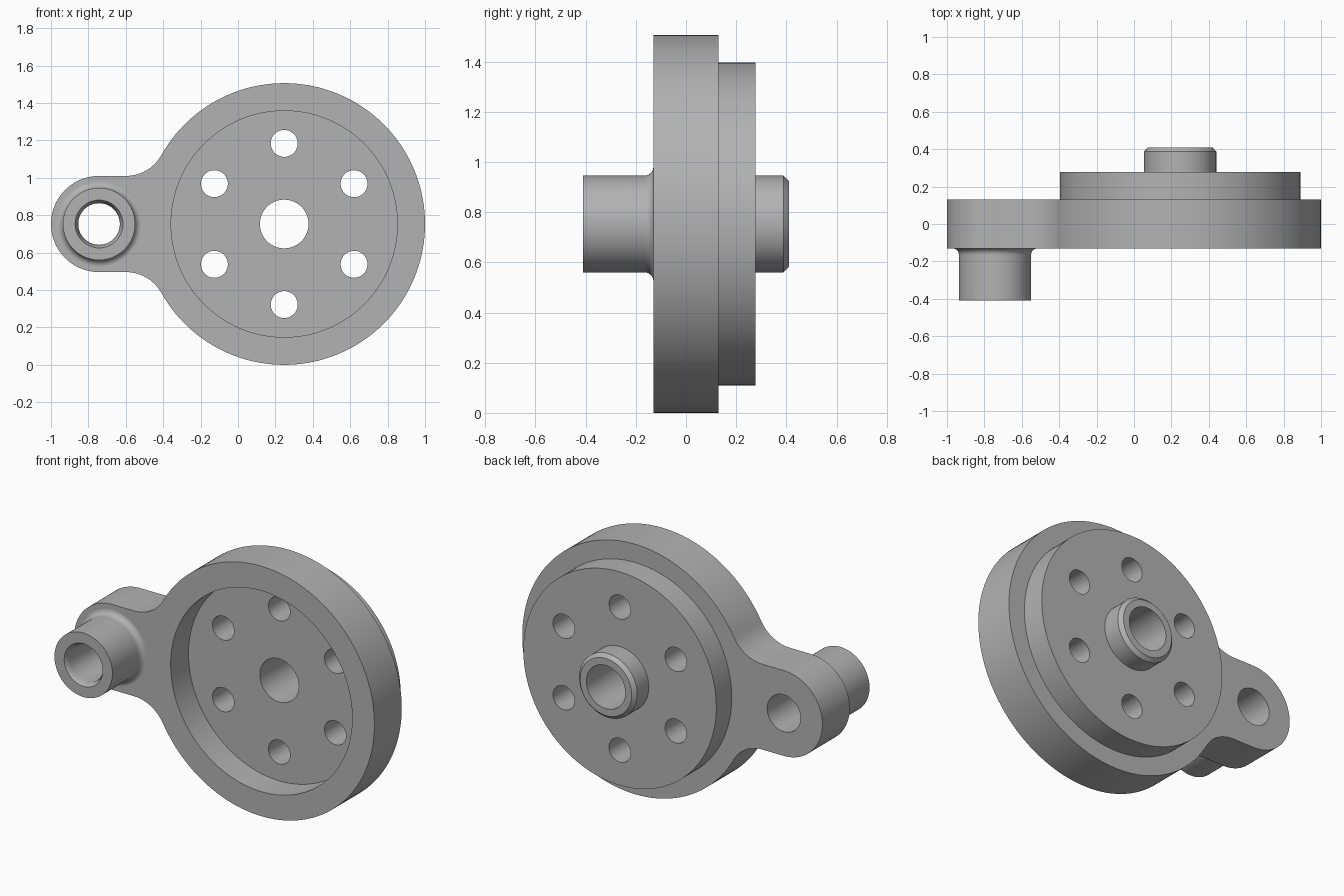
import bpy, bmesh
from math import sin, cos, pi, hypot, atan2, radians

cube = bpy.data.objects.get("Cube")
if cube:
    bpy.data.objects.remove(cube)

ZC = 0.753            # height of both axes
DISC_X, DISC_R = 0.247, 0.753
ARM_X, ARM_R = -0.743, 0.257
FRONT, BACK = -0.13, 0.13

steel = bpy.data.materials.new("plain_grey")
steel.use_nodes = True
GREY = (0.45, 0.45, 0.45, 1)
steel.diffuse_color = GREY
steel.node_tree.nodes["Principled BSDF"].inputs["Base Color"].default_value = GREY


def finish(name, bm):
    bmesh.ops.recalc_face_normals(bm, faces=bm.faces)
    mesh = bpy.data.meshes.new(name)
    bm.to_mesh(mesh)
    bm.free()
    mesh.materials.append(steel)
    ob = bpy.data.objects.new(name, mesh)
    bpy.context.collection.objects.link(ob)
    return ob


def turned(name, x, z, profile, n=96):
    """Closed solid turned about a y-parallel axis; profile is (y, radius)."""
    bm = bmesh.new()
    rings = [[bm.verts.new((x + r * cos(2 * pi * i / n), y, z + r * sin(2 * pi * i / n)))
              for i in range(n)] for y, r in profile]
    for a, b in zip(rings, rings[1:]):
        for i in range(n):
            j = (i + 1) % n
            bm.faces.new((a[i], a[j], b[j], b[i]))
    bm.faces.new(rings[0])
    bm.faces.new(rings[-1])
    return finish(name, bm)


def arc(cx, cz, r, a0, a1, n):
    return [(cx + r * cos(a0 + (a1 - a0) * i / n), cz + r * sin(a0 + (a1 - a0) * i / n))
            for i in range(n + 1)]


def plate(name):
    """Disc with a rounded arm, blended by tangent fillets."""
    fillet = 0.218
    dz = ARM_R + fillet
    dx = -((DISC_R + fillet) ** 2 - dz ** 2) ** 0.5
    join = atan2(dz, dx)
    upper = arc(DISC_X, 0, DISC_R, 0, join, 60)
    upper += arc(DISC_X + dx, dz, fillet, join - pi, -pi / 2, 14)[1:]
    upper += arc(ARM_X, 0, ARM_R, pi / 2, pi, 24)
    outline = upper + [(x, -z) for x, z in reversed(upper[1:-1])]
    bm = bmesh.new()
    face = bm.faces.new([bm.verts.new((x, FRONT, ZC + z)) for x, z in outline])
    extruded = bmesh.ops.extrude_face_region(bm, geom=[face])["geom"]
    bmesh.ops.translate(bm, vec=(0, BACK - FRONT, 0),
                        verts=[v for v in extruded if isinstance(v, bmesh.types.BMVert)])
    return finish(name, bm)


body = plate("crank_body")


def combine(tool, operation):
    mod = body.modifiers.new(operation, 'BOOLEAN')
    mod.operation, mod.object, mod.solver = operation, tool, 'EXACT'
    bpy.context.view_layer.objects.active = body
    bpy.ops.object.modifier_apply(modifier=mod.name)
    bpy.data.objects.remove(tool)


# Raised rear flange and its chamfered hub
combine(turned("rear_flange", DISC_X, ZC, [(0, 0.643), (0.277, 0.643)], 128), 'UNION')
combine(turned("rear_hub", DISC_X, ZC, [(0.2, 0.193), (0.388, 0.193), (0.41, 0.172)]), 'UNION')

# Front boss on the arm, with a fillet at its foot
BOSS_R, FOOT = 0.193, 0.035
foot = [(FRONT - FOOT + FOOT * cos(t), BOSS_R + FOOT - FOOT * sin(t))
        for t in (pi / 2 * i / 8 for i in range(9))]
combine(turned("arm_boss", ARM_X, ZC, [(-0.05, BOSS_R + FOOT)] +
               [(y, r) for y, r in foot] + [(-0.41, BOSS_R)]), 'UNION')

# Front pocket, hub bore and countersunk arm bore
combine(turned("pocket", DISC_X, ZC, [(-0.3, 0.605), (0.04, 0.605)], 128), 'DIFFERENCE')
combine(turned("hub_bore", DISC_X, ZC, [(-0.1, 0.13), (0.6, 0.13)]), 'DIFFERENCE')
combine(turned("arm_bore", ARM_X, ZC,
               [(-0.5, 0.128), (-0.41, 0.128), (-0.38, 0.111), (0.4, 0.111)]), 'DIFFERENCE')

# Ring of six through holes
for i in range(6):
    a = pi / 6 + i * pi / 3
    combine(turned("bolt_hole", DISC_X + 0.431 * cos(a), ZC + 0.431 * sin(a),
                   [(-0.1, 0.072), (0.5, 0.072)], 48), 'DIFFERENCE')

# Smooth curved walls, crisp flat faces
bpy.ops.object.select_all(action='DESELECT')
body.select_set(True)
bpy.context.view_layer.objects.active = body
bpy.ops.object.shade_smooth_by_angle(angle=radians(30))
weighted = body.modifiers.new("flat_faces", 'WEIGHTED_NORMAL')
weighted.keep_sharp = True
